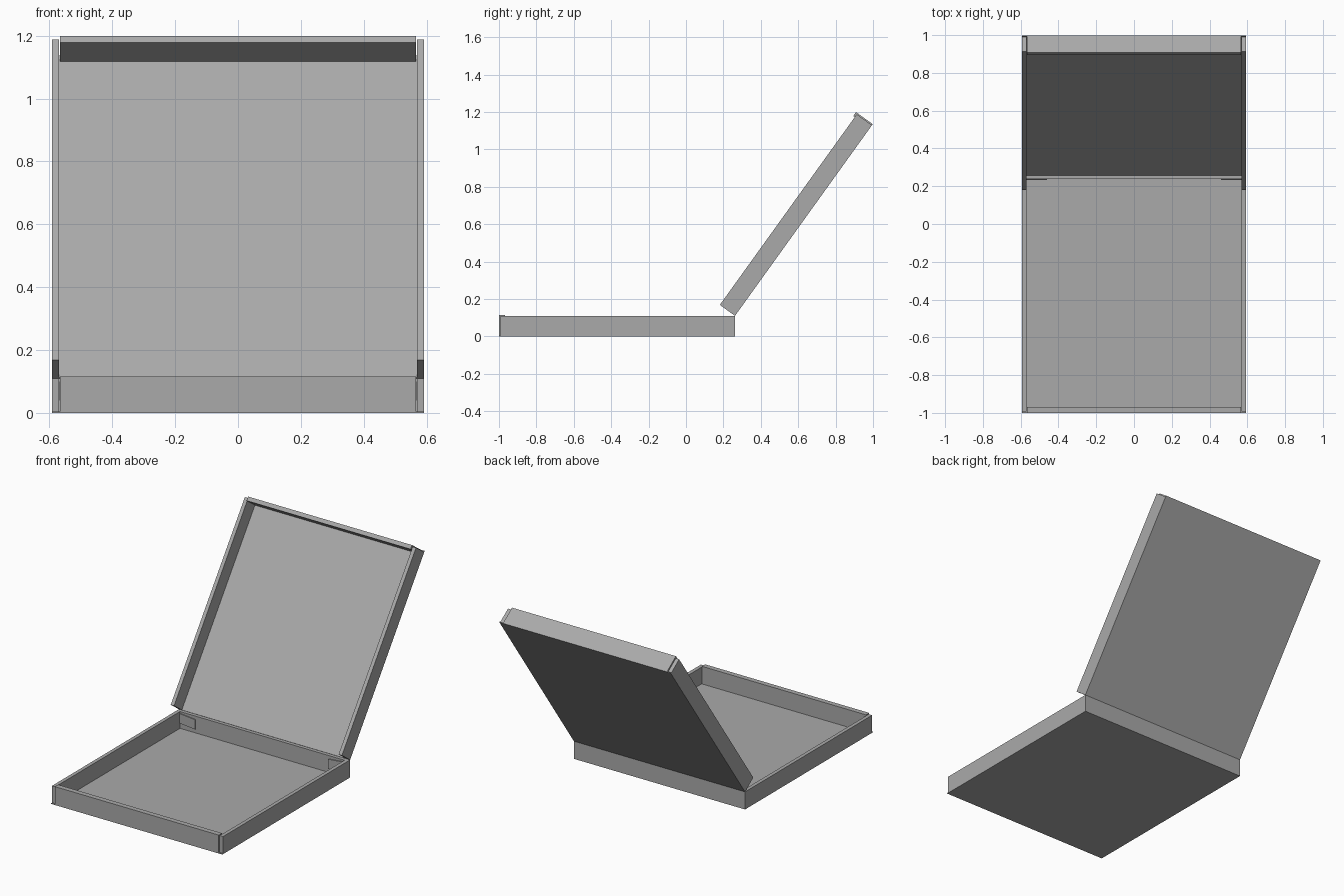
import bpy, bmesh, math
from mathutils import Matrix, Vector

cube = bpy.data.objects.get("Cube")
if cube:
    bpy.data.objects.remove(cube, do_unlink=True)

# Single card colour
GREY = (0.40, 0.40, 0.40, 1)
card = bpy.data.materials.new("grey_card")
card.use_nodes = True
card.diffuse_color = GREY
card.node_tree.nodes["Principled BSDF"].inputs["Base Color"].default_value = GREY

HALF = 0.592      # half width
LENGTH = 1.262    # hinge to free edge
WALL = 0.023      # wall thickness
PANEL = 0.005     # panel thickness


def add_object(name, bm, matrix):
    bmesh.ops.recalc_face_normals(bm, faces=bm.faces)
    mesh = bpy.data.meshes.new(name)
    bm.to_mesh(mesh)
    bm.free()
    mesh.materials.append(card)
    obj = bpy.data.objects.new(name, mesh)
    obj.matrix_world = matrix
    bpy.context.collection.objects.link(obj)


def box(name, low, high, matrix):
    low, high = Vector(low), Vector(high)
    bm = bmesh.new()
    bmesh.ops.create_cube(bm, size=1)
    for v in bm.verts:
        v.co = (low + high) / 2 + v.co * (high - low)
    add_object(name, bm, matrix)


def tray(name, depth, flap_depth, flap_thick, matrix):
    """Panel, two side walls and an end flap; hinge along local y = 0."""
    end = LENGTH - 0.007
    inner = HALF - WALL
    box(name + "_panel", (-HALF, 0, 0), (HALF, LENGTH, PANEL), matrix)
    for side, x in (("right", -HALF), ("left", inner)):
        box(f"{name}_{side}_wall", (x, 0, 0), (x + WALL, end, depth), matrix)
    edge = inner - 0.002
    box(name + "_end_flap", (-edge, LENGTH - flap_thick, 0),
        (edge, LENGTH, flap_depth), matrix)


# Base lies flat, running forward from the hinge
base = Matrix.Translation((0, 0.262, 0)) @ Matrix.Rotation(math.pi, 4, "Z")
tray("base", 0.11, 0.115, 0.032, base)
box("base_back_wall", (WALL - HALF, 0, 0), (HALF - WALL, 0.022, 0.11), base)

# Lid leans back from the top of the back wall
lid = Matrix.Translation((0, 0.262, 0.11)) @ Matrix.Rotation(math.radians(54.3), 4, "X")
tray("lid", 0.1, 0.11, 0.025, lid)

# Corner tabs tucked against the inside of the back wall
for name, s in (("left_corner_tab", 1), ("right_corner_tab", -1)):
    bm = bmesh.new()
    outline = [(0.568, 0.1), (0.46, 0.09), (0.46, 0.03), (0.568, 0.04)]
    face = bm.faces.new([bm.verts.new((s * x, 0.233, z)) for x, z in outline])
    out = bmesh.ops.extrude_face_region(bm, geom=[face])
    bmesh.ops.translate(bm, vec=(0, 0.006, 0),
                        verts=[g for g in out["geom"] if isinstance(g, bmesh.types.BMVert)])
    add_object(name, bm, Matrix.Identity(4))
